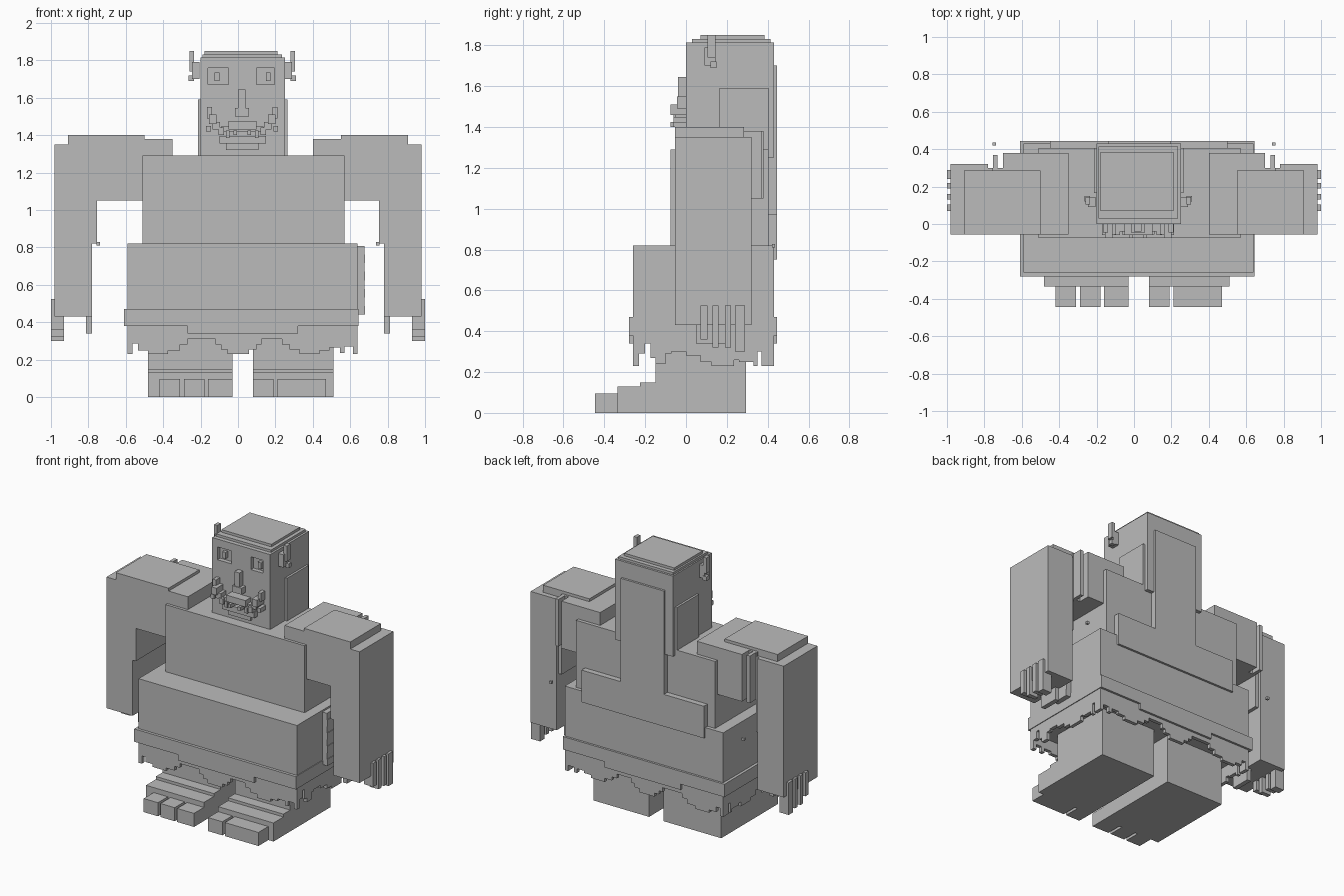
import bpy, bmesh

grey = bpy.data.materials.new("stone_grey")
grey.diffuse_color = (0.5, 0.5, 0.5, 1)
MID = 0.0225  # centre line of head and trunk


def part(name, boxes):
    """One object from boxes given as (x0, x1, y0, y1, z0, z1)."""
    bm = bmesh.new()
    for x0, x1, y0, y1, z0, z1 in boxes:
        v = bmesh.ops.create_cube(bm, size=1)["verts"]
        bmesh.ops.scale(bm, vec=(x1 - x0, y1 - y0, z1 - z0), verts=v)
        bmesh.ops.translate(bm, vec=((x0 + x1) / 2, (y0 + y1) / 2, (z0 + z1) / 2), verts=v)
    me = bpy.data.meshes.new(name)
    bm.to_mesh(me)
    bm.free()
    me.materials.append(grey)
    ob = bpy.data.objects.new(name, me)
    bpy.context.collection.objects.link(ob)
    return ob


def mirrored(boxes, c=MID):
    return boxes + [(2 * c - b[1], 2 * c - b[0], *b[2:]) for b in boxes]


# legs and stepped feet
for side, x0, x1, toes in (
        ("left", -0.48, -0.03, [(-0.42, -0.31), (-0.29, -0.18), (-0.16, -0.03)]),
        ("right", 0.08, 0.51, [(0.08, 0.19), (0.21, 0.47)])):
    part(side + "_leg", [(x0, x1, -0.15, 0.295, 0, 0.4)])
    part(side + "_foot", [(x0, x1, -0.335, -0.15, 0, 0.13),
                          (x0, x1, -0.225, -0.15, 0.13, 0.15)])
    part(side + "_toes", [(a, b, -0.445, -0.335, 0, 0.095) for a, b in toes])

# trunk
part("belly", [(-0.59, 0.64, -0.26, 0.43, 0.34, 0.82)])
part("belt", [(-0.61, 0.645, -0.28, 0.445, 0.38, 0.47),
              (-0.27, 0.32, -0.28, 0.445, 0.34, 0.38)])
part("chest", [(-0.51, 0.57, -0.075, 0.405, 0.8, 1.29)])
part("back_column", [(-0.14, 0.195, 0.38, 0.445, 0.95, 1.70)])
part("back_bar", [(-0.45, 0.50, 0.38, 0.445, 0.75, 0.975)])
part("hip_ladder", [(0.64, 0.68 - 0.004 * (i % 2), 0.02, 0.14, 0.44 + i * 0.046, 0.486 + i * 0.046)
                    for i in range(8)])

# ragged fringe: (end of step, lower edge)
front_steps = [(-0.57, .235), (-0.535, .285), (-0.48, .25), (-0.375, .23), (-0.31, .25),
               (-0.27, .28), (-0.12, .31), (-0.09, .28), (-0.055, .255), (0.06, .23),
               (0.1, .255), (0.125, .28), (0.235, .31), (0.275, .28), (0.33, .255),
               (0.435, .23), (0.49, .25), (0.545, .265), (0.57, .235), (0.62, .27), (0.64, .235)]
side_steps = [(-0.23, .23), (-0.2, .29), (-0.175, .34), (-0.15, .27), (-0.1, .24),
              (-0.07, .29), (0, .30), (0.07, .28), (0.125, .25), (0.235, .23),
              (0.26, .26), (0.33, .25), (0.35, .23), (0.37, .30), (0.43, .23)]


def fringe(name, steps, start, make):
    boxes = []
    for end, z in steps:
        boxes.append(make(start, end, z))
        start = end
    part(name, boxes)


T = 0.025
fringe("front_fringe", front_steps, -0.59, lambda a, b, z: (a, b, -0.26, -0.26 + T, z, 0.39))
fringe("back_fringe", front_steps, -0.59, lambda a, b, z: (a, b, 0.43 - T, 0.43, z, 0.39))
fringe("left_fringe", side_steps, -0.26, lambda a, b, z: (-0.59, -0.59 + T, a, b, z, 0.39))
fringe("right_fringe", side_steps, -0.26, lambda a, b, z: (0.64 - T, 0.64, a, b, z, 0.39))

# arms, drawn on the right and flipped for the left
for side, s, inner, pad in (("right", 1, 0.40, 0.55), ("left", -1, 0.35, 0.50)):
    def flip(boxes):
        return [b if s > 0 else (-b[1], -b[0], *b[2:]) for b in boxes]
    part(side + "_arm", flip([(0.78, 0.982, -0.055, 0.32, 0.43, 1.35),
                              (0.755, 0.79, -0.055, 0.30, 0.82, 1.35)]))
    part(side + "_shoulder", flip([(inner, 0.76, -0.055, 0.30, 1.05, 1.38),
                                   (inner, 0.70, 0.30, 0.38, 1.05, 1.38),
                                   (0.73, 0.755, 0.30, 0.37, 1.05, 1.38)]))
    part(side + "_shoulder_pad", flip([(pad, 0.91, -0.055, 0.285, 1.34, 1.40)]))
    part(side + "_thumb", flip([(0.78, 0.812, 0.05, 0.19, 0.34, 0.44)]))
    part(side + "_fingers", flip(
        [(0.93, 1.0, y0, y1, z, 0.44) for y0, y1, z in
         ((0.07, 0.105, .36), (0.13, 0.16, .32), (0.19, 0.22, .32), (0.24, 0.29, .30))]
        + [(0.97, 1.0, y0, y1, 0.43, 0.525) for y0, y1 in
           ((0.07, 0.105), (0.13, 0.16), (0.19, 0.22), (0.24, 0.29))]))
    part(side + "_stud", flip([(0.738, 0.756, 0.42, 0.437, 0.81, 0.828)]))

# head with eye sockets cut in
head = part("head", [(-0.2, 0.25, 0, 0.43, 1.25, 1.815)])
sockets = part("socket_cutter", [(-0.16, -0.05, -0.05, 0.03, 1.67, 1.76),
                                 (0.10, 0.195, -0.05, 0.03, 1.67, 1.76)])
sockets.hide_render = True
sockets.hide_viewport = True
cut = head.modifiers.new("sockets", "BOOLEAN")
cut.operation, cut.solver, cut.object = "DIFFERENCE", "EXACT", sockets
part("pupils", [(-0.125, -0.1, 0.005, 0.04, 1.69, 1.735),
                (0.15, 0.175, 0.005, 0.04, 1.69, 1.735)])
part("crown", [(-0.19, 0.235, 0.03, 0.415, 1.81, 1.832),
               (-0.178, 0.21, 0.07, 0.385, 1.83, 1.85)])
part("cheek_plates", [(-0.215, 0.265, 0.165, 0.405, 1.29, 1.59)])

# ears with small horns
part("ears", mirrored([(0.25, 0.29, 0.09, 0.145, 1.70, 1.79),
                       (0.28, 0.305, 0.105, 0.145, 1.74, 1.85),
                       (0.28, 0.31, 0.12, 0.15, 1.69, 1.72)]))

# face
part("nose", [(0.0, 0.04, -0.04, 0.01, 1.53, 1.645),
              (-0.015, 0.06, -0.045, 0.01, 1.50, 1.545)])
part("whiskers", mirrored([(0.185, 0.21, -0.045, 0.01, 1.49, 1.55),
                           (0.16, 0.20, -0.075, 0.01, 1.46, 1.51),
                           (0.14, 0.18, -0.055, 0.01, 1.43, 1.47),
                           (0.19, 0.215, -0.06, 0.01, 1.42, 1.45),
                           (0.12, 0.15, -0.06, 0.01, 1.40, 1.44)]))
part("upper_lip", [(-0.05, 0.10, -0.06, 0.01, 1.43, 1.475),
                   (-0.09, 0.135, -0.04, 0.01, 1.42, 1.445)])
part("teeth", mirrored([(0.05, 0.07, -0.075, 0.01, 1.40, 1.425),
                        (0.09, 0.11, -0.055, 0.01, 1.385, 1.425)]))
part("chin", [(-0.10, 0.15, -0.035, 0.01, 1.355, 1.395),
              (-0.065, 0.11, -0.02, 0.01, 1.32, 1.36)])
